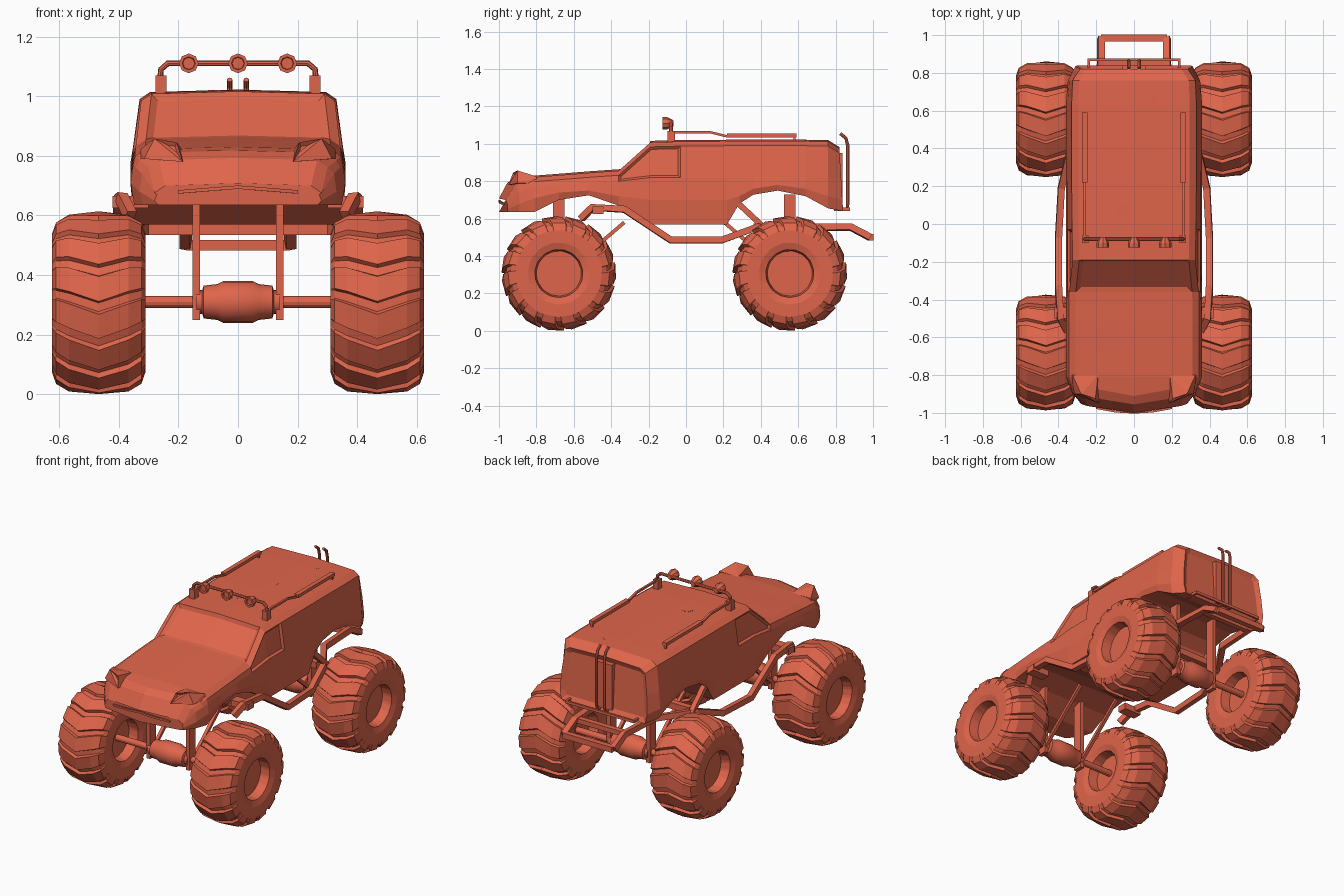
import bpy, bmesh
from math import pi, sin, cos
from mathutils import Vector

cube = bpy.data.objects.get("Cube")
if cube:
    bpy.data.objects.remove(cube, do_unlink=True)

COLOUR = (0.74, 0.13, 0.07, 1)
paint = bpy.data.materials.new("orange_red_paint")
paint.use_nodes = True
paint.diffuse_color = COLOUR
paint.node_tree.nodes["Principled BSDF"].inputs["Base Color"].default_value = COLOUR


def finish(name, bm):
    bmesh.ops.recalc_face_normals(bm, faces=bm.faces)
    mesh = bpy.data.meshes.new(name)
    bm.to_mesh(mesh)
    bm.free()
    mesh.materials.append(paint)
    ob = bpy.data.objects.new(name, mesh)
    bpy.context.collection.objects.link(ob)
    return ob


def smooth(ob):
    bpy.ops.object.select_all(action='DESELECT')
    ob.select_set(True)
    bpy.context.view_layer.objects.active = ob
    bpy.ops.object.shade_smooth_by_angle(angle=0.6)


def loft(bm, rings, cap=True):
    """Skin closed rings of points; returns faces as [ring][segment]."""
    vs = [[bm.verts.new(p) for p in ring] for ring in rings]
    n = len(vs[0])
    faces = [[bm.faces.new((a[k], a[(k + 1) % n], b[(k + 1) % n], b[k]))
              for k in range(n)] for a, b in zip(vs, vs[1:])]
    caps = [bm.faces.new(vs[0]), bm.faces.new(vs[-1])] if cap else []
    return faces, caps


def recess(bm, faces, thickness, depth):
    bmesh.ops.inset_region(bm, faces=faces, thickness=thickness, depth=-depth,
                           use_even_offset=True)


def hull(name, points, lens=0):
    bm = bmesh.new()
    for p in points:
        bm.verts.new(p)
    bmesh.ops.convex_hull(bm, input=bm.verts)
    bmesh.ops.dissolve_limit(bm, angle_limit=0.12, verts=bm.verts, edges=bm.edges)
    if lens:
        bm.normal_update()
        front = min(bm.faces, key=lambda f: f.normal.y)
        recess(bm, [front], lens, lens)
    return finish(name, bm)


def box(name, lo, hi):
    return hull(name, [(x, y, z) for x in (lo[0], hi[0])
                       for y in (lo[1], hi[1]) for z in (lo[2], hi[2])])


def bar(name, points, radius, square=True, closed=False):
    """Sweep a square or round bar along a path."""
    curve = bpy.data.curves.new(name, 'CURVE')
    curve.dimensions = '3D'
    curve.bevel_depth = radius
    curve.bevel_resolution = 0 if square else 2
    curve.use_fill_caps = True
    spline = curve.splines.new('POLY')
    spline.points.add(len(points) - 1)
    spline.use_cyclic_u = closed
    for sp, p in zip(spline.points, points):
        sp.co = (*p, 1)
        sp.tilt = pi / 4 if square else 0
    temp = bpy.data.objects.new(name, curve)
    bpy.context.collection.objects.link(temp)
    bpy.context.view_layer.update()
    graph = bpy.context.evaluated_depsgraph_get()
    bm = bmesh.new()
    bm.from_mesh(bpy.data.meshes.new_from_object(temp.evaluated_get(graph)))
    bpy.data.objects.remove(temp, do_unlink=True)
    for f in bm.faces:
        f.smooth = False
    ob = finish(name, bm)
    if not square:
        smooth(ob)
    return ob


def lathe(name, centre, axis, profile, sides):
    """Turn (offset along axis, radius) pairs about the x or y axis."""
    rings = []
    for t, r in profile:
        ring = []
        for i in range(sides):
            a = 2 * pi * i / sides
            p = (t, r * cos(a), r * sin(a)) if axis == 'x' else (r * cos(a), t, r * sin(a))
            ring.append(Vector(centre) + Vector(p))
        rings.append(ring)
    bm = bmesh.new()
    loft(bm, rings)
    return finish(name, bm)


# Body shell: y, floor, belt, shoulder, top, half width, top half width
STATIONS = [
    (-1.0, .635, .65, .67, .70, .28, .28),
    (-.955, .635, .68, .74, .785, .33, .30),
    (-.91, .635, .70, .76, .81, .35, .33),
    (-.81, .635, .71, .77, .822, .36, .345),
    (-.68, .70, .74, .78, .832, .36, .345),
    (-.52, .725, .75, .79, .845, .36, .345),
    (-.36, .67, .72, .80, .856, .36, .343),
    (-.19, .57, .70, .82, 1.008, .36, .325),
    (-.03, .57, .70, .82, 1.012, .36, .328),
    (.22, .57, .70, .82, 1.014, .36, .33),
    (.285, .68, .72, .82, 1.014, .36, .33),
    (.36, .728, .76, .83, 1.014, .36, .33),
    (.49, .75, .78, .83, 1.014, .36, .33),
    (.64, .72, .76, .83, 1.014, .36, .33),
    (.76, .655, .72, .82, 1.012, .35, .325),
    (.84, .64, .70, .82, .975, .31, .285),
]
rings = []
for y, floor, belt, shoulder, top, w, wt in STATIONS:
    half = [(0, floor), (w - .012, floor), (w, belt), (w - .008, shoulder),
            (wt, top - .024), (wt - .035, top), (0, top + .008)]
    outline = half + [(-x, z) for x, z in half[-2:0:-1]]
    sweep = .6 if y < -.9 else 0
    lean = .06 if y > .8 else 0
    rings.append([(x, y + sweep * x * x - lean * (z - .64), z) for x, z in outline])
bm = bmesh.new()
skin, caps = loft(bm, rings)
bmesh.ops.recalc_face_normals(bm, faces=bm.faces)
recess(bm, skin[6][5:7], .022, .014)
for seg in (3, 8):
    recess(bm, [skin[6][seg], skin[7][seg]], .012, .012)
recess(bm, [caps[1]], .03, .015)
finish("body_shell", bm)
box("rear_door_post", (-.06, .79, .66), (.06, .838, .95))
bar("bumper_lip", [(x, -.998 + .6 * x * x, .695 - .08 * abs(x)) for x in (-.2, -.1, 0, .1, .2)], .008)

# Shallow dents on roof and hood
DENTS = [(.09, .66, .03), (-.12, .59, .02), (.13, .42, .027), (.03, .33, .022),
         (-.15, .24, .022), (-.06, .07, .04)]
for x, y, r in DENTS:
    z = 1.021 - .03 * abs(x)
    hull("roof_patch", [(x + r * cos(a * pi / 4), y + r * sin(a * pi / 4), z + h)
                        for a in range(8) for h in (-.006, .001)])

for s, side in ((1, "left"), (-1, "right")):
    # Headlight pods
    hull(side + "_headlight",
         [(s * x, y, z) for x, y, z in (
             (.185, -.95, .78), (.315, -.90, .79), (.205, -.925, .845), (.28, -.90, .858),
             (.18, -.80, .79), (.335, -.80, .79), (.19, -.80, .825), (.325, -.80, .825))], .012)
    # Side slider running back into the rear frame
    bar(side + "_slider", [(s * x, y, z) for x, y, z in (
        (.36, -.56, .60), (.39, -.50, .66), (.40, -.33, .65), (.40, -.08, .485),
        (.385, .19, .485), (.34, .38, .555), (.19, .60, .555), (.175, .88, .555),
        (.175, .985, .50))], .025)
    bar(side + "_rear_strut", [(s * .33, .27, .69), (s * .33, .42, .55)], .022)
    box(side + "_front_bracket", (min(s * .3, s * .42), -.50, .625),
        (max(s * .3, s * .42), -.44, .665))
    # Roof rail
    bar(side + "_roof_rail", [(s * .26, y, z) for y, z in (
        (-.08, 1.062), (.13, 1.062), (.22, 1.04), (.58, 1.04), (.58, 1.0))], .009)
    box(side + "_rail_pad", (s * .26 - .014, .22, 1.035), (s * .26 + .014, .59, 1.055))
    box(side + "_light_bar_foot", (s * .258 - .018, -.10, .99), (s * .258 + .018, -.06, 1.07))
    # Tall pipe behind the tailgate
    bar(side + "_rear_pipe", [(s * .028, y, z) for y, z in (
        (.80, .65), (.86, .65), (.865, .68), (.865, .99), (.855, 1.03), (.825, 1.055))],
        .009, False)

# Light bar
bar("light_bar", [(-.262, -.08, 1.05), (-.258, -.08, 1.09), (-.235, -.08, 1.11),
                  (.235, -.08, 1.11), (.258, -.08, 1.09), (.262, -.08, 1.05)], .01, False)
for x in (-.165, 0, .165):
    lathe("roof_lamp", (x, -.08, 1.11), 'y',
          [(-.035, .02), (-.045, .022), (-.045, .033), (-.02, .033), (.012, .016)], 8)

# Rear frame
bar("rear_cross_bar", [(-.175, .985, .50), (.175, .985, .50)], .025)
box("rear_frame_plate", (-.17, .84, .535), (.17, .875, .565))
box("mid_cross_member", (-.30, .36, .535), (.30, .40, .575))
bar("rear_bumper_bar", [(-.24, .79, .65), (-.24, .87, .65), (.24, .87, .65), (.24, .79, .65)], .012)

# Tyres: (offset, radius, has lugs)
HALF = [(.085, .0, 0), (.085, .12, 0), (.145, .128, 0), (.157, .165, 0), (.157, .232, 0),
        (.143, .272, 1), (.10, .297, 1), (0, .307, 1)]
PROFILE = HALF + [(-t, r, lug) for t, r, lug in HALF[-2::-1]]
LUGS = 15
STEPS = ((0, 0), (.04, 1), (.7, 1), (.76, 0))


def wheel(name, cx, cy, cz=.307):
    rings = []
    for t, r, lug in PROFILE:
        ring = []
        for i in range(LUGS):
            for frac, high in STEPS:
                a = 2 * pi * (i + frac) / LUGS + 1.15 * abs(t)
                rr = r - (.017 if lug and not high else 0)
                ring.append((cx + t, cy - rr * cos(a), cz + rr * sin(a)))
        rings.append(ring)
    bm = bmesh.new()
    loft(bm, rings[1:-1])
    finish(name, bm)


# Wheels, axles and suspension links
AXLE = [(-.14, .04), (-.12, .04), (-.115, .055), (-.07, .06), (-.05, .07)]
for end, y in (("front", -.68), ("rear", .555)):
    for s, side in ((1, "left"), (-1, "right")):
        wheel(f"{end}_{side}_wheel", s * .467, y)
        box(f"{end}_{side}_link", (s * .14 - .013, y - .03, .25), (s * .14 + .013, y + .03, .73))
        bar(f"{end}_{side}_arm", [(s * .14, y, .28), (s * .14, y - .35 * y / abs(y), .58)], .014)
    lathe(end + "_axle", (0, y, .31), 'x', [(-.40, .02), (.40, .02)], 12)
    smooth(lathe(end + "_differential", (0, y, .31), 'x',
                 AXLE + [(-t, r) for t, r in AXLE[::-1]], 20))
